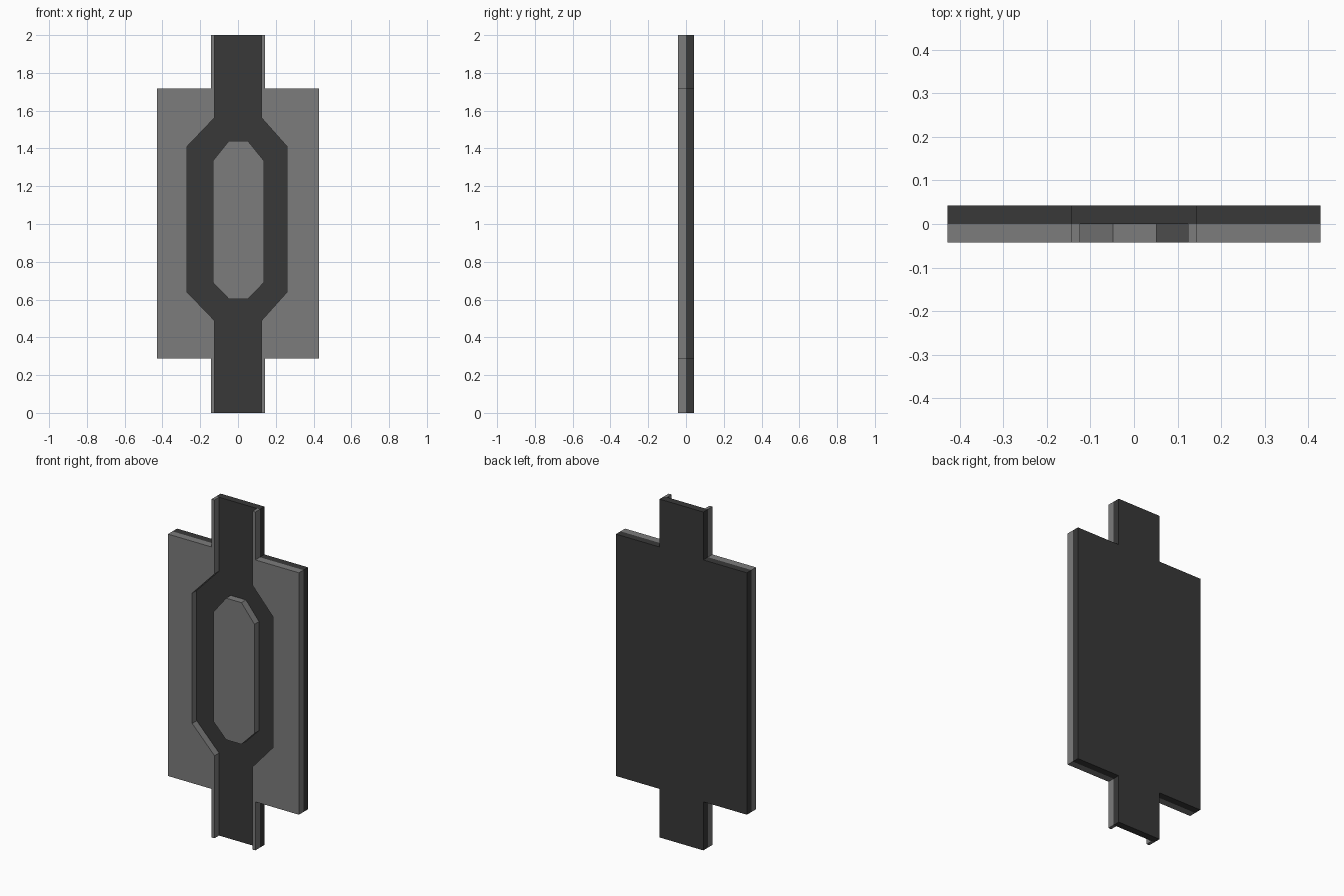
import bpy, bmesh

if "Cube" in bpy.data.objects:
    bpy.data.objects.remove(bpy.data.objects["Cube"])


def material(name, shade):
    m = bpy.data.materials.new(name)
    m.diffuse_color = (shade, shade, shade, 1)
    m.use_nodes = True
    m.node_tree.nodes["Principled BSDF"].inputs["Base Color"].default_value = m.diffuse_color
    return m


def slab(name, outline, y0, y1, mat):
    """Extrude an (x, z) outline from y0 to y1."""
    bm = bmesh.new()
    face = bm.faces.new([bm.verts.new((x, y0, z)) for x, z in outline])
    ext = bmesh.ops.extrude_face_region(bm, geom=[face])
    verts = [g for g in ext["geom"] if isinstance(g, bmesh.types.BMVert)]
    bmesh.ops.translate(bm, verts=verts, vec=(0, y1 - y0, 0))
    bmesh.ops.recalc_face_normals(bm, faces=bm.faces)
    mesh = bpy.data.meshes.new(name)
    bm.to_mesh(mesh)
    bm.free()
    mesh.materials.append(mat)
    obj = bpy.data.objects.new(name, mesh)
    bpy.context.collection.objects.link(obj)
    return obj


dark = material("dark_grey", 0.04)
grey = material("mid_grey", 0.2)

T = 0.0425               # thickness of each layer
NECK, WIDE = 0.143, 0.428
LOW, HIGH = 0.287, 1.717

# Back plate: wide body with a narrow neck at each end
half = [(NECK, 0), (NECK, LOW), (WIDE, LOW), (WIDE, HIGH), (NECK, HIGH), (NECK, 2)]
slab("back_plate", half + [(-x, z) for x, z in reversed(half)], 0, T, dark)

# Raised side panels bordering the forked channel
for name, side, reach in (("left_panel", -1, 0.27), ("right_panel", 1, 0.26)):
    channel = [(0.124, 2), (0.124, 1.563), (reach, 1.41),
               (reach, 0.64), (0.124, 0.488), (0.124, 0)]
    slab(name, [(side * x, z) for x, z in half + channel], -T, 0, grey)

# Raised eight-sided island in the middle of the channel
slab("centre_island",
     [(-0.048, 0.603), (0.052, 0.603), (0.137, 0.69), (0.137, 1.335),
      (0.052, 1.44), (-0.048, 1.44), (-0.132, 1.335), (-0.132, 0.69)],
     -T, 0, grey)
